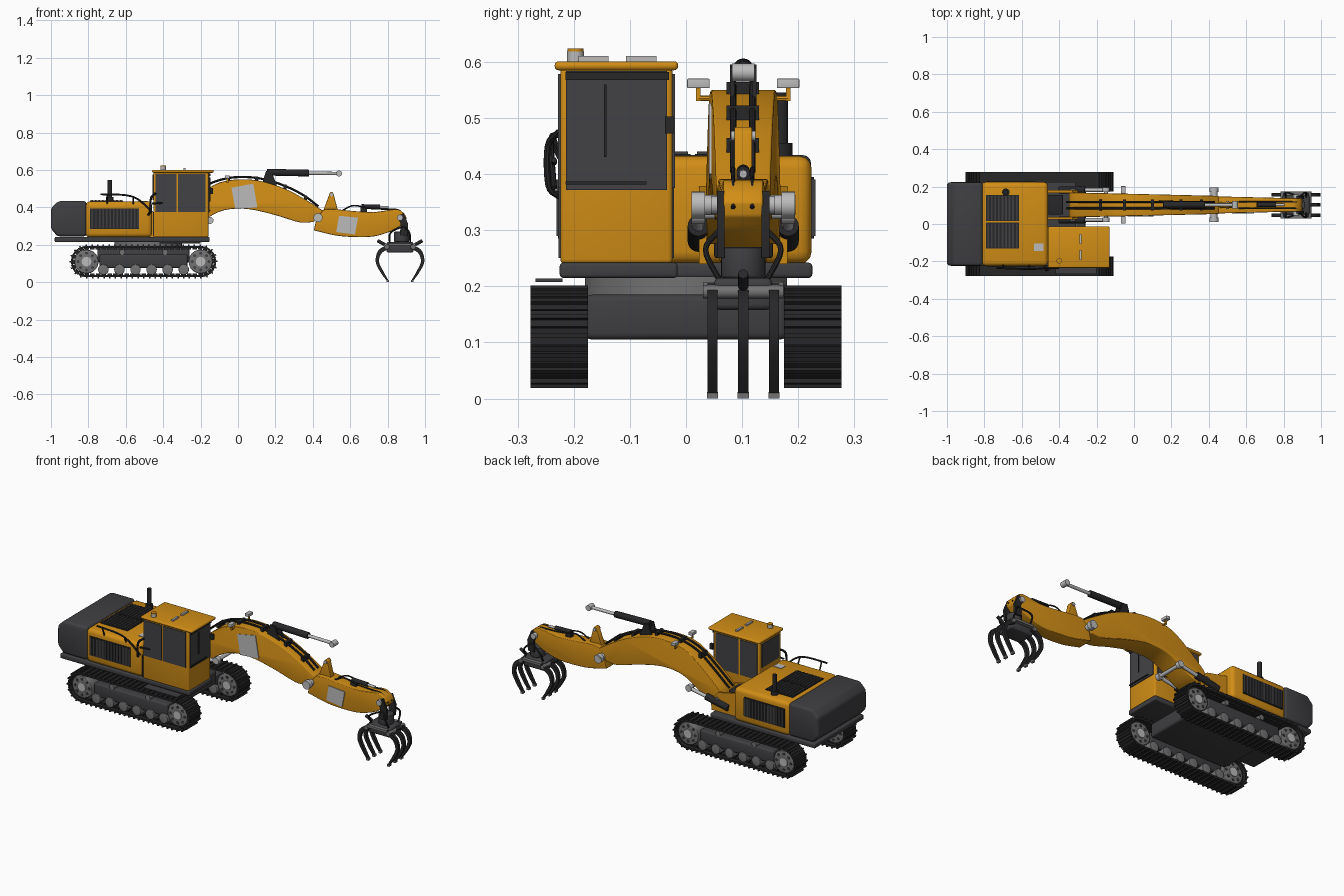
import bpy, bmesh, math
from mathutils import Vector, Matrix

if "Cube" in bpy.data.objects:
    bpy.data.objects.remove(bpy.data.objects["Cube"], do_unlink=True)


def material(name, rgb, rough=0.5):
    m = bpy.data.materials.new(name)
    m.use_nodes = True
    m.diffuse_color = (*rgb, 1)
    node = m.node_tree.nodes["Principled BSDF"]
    node.inputs["Base Color"].default_value = (*rgb, 1)
    node.inputs["Roughness"].default_value = rough
    return m


YELLOW = material("machine yellow", (0.64, 0.27, 0.008))
DARK = material("dark grey paint", (0.05, 0.05, 0.055))
GLASS = material("tinted glass", (0.055, 0.055, 0.06))
BLACK = material("black rubber", (0.02, 0.02, 0.022))
STEEL = material("mid grey steel", (0.17, 0.17, 0.17))
SILVER = material("light silver", (0.5, 0.5, 0.5))


def link(name, mesh, mat):
    mesh.materials.clear()
    mesh.materials.append(mat)
    mesh.shade_smooth()
    mesh.set_sharp_from_angle(angle=math.radians(30))
    ob = bpy.data.objects.new(name, mesh)
    bpy.context.scene.collection.objects.link(ob)
    return ob


def finish(bm, name, mat, bevel=0):
    bmesh.ops.recalc_face_normals(bm, faces=bm.faces)
    if bevel:
        edges = [e for e in bm.edges if e.calc_face_angle(0) > 0.5]
        bmesh.ops.bevel(bm, geom=edges, offset=bevel, segments=3, profile=0.5, affect="EDGES")
    mesh = bpy.data.meshes.new(name)
    bm.to_mesh(mesh)
    bm.free()
    return link(name, mesh, mat)


def add_box(bm, x0, x1, y0, y1, z0, z1, turn=Matrix()):
    size = Matrix.Diagonal((x1 - x0, y1 - y0, z1 - z0, 1))
    mid = Matrix.Translation(((x0 + x1) / 2, (y0 + y1) / 2, (z0 + z1) / 2))
    bmesh.ops.create_cube(bm, size=1, matrix=turn @ mid @ size)


def box(name, mat, *bounds, bevel=0):
    bm = bmesh.new()
    add_box(bm, *bounds)
    return finish(bm, name, mat, bevel)


def rod(name, mat, a, b, r, sides=20, bevel=0):
    a, b = Vector(a), Vector(b)
    bm = bmesh.new()
    turn = (b - a).to_track_quat("Z", "Y").to_matrix().to_4x4()
    bmesh.ops.create_cone(bm, cap_ends=True, segments=sides, radius1=r, radius2=r,
                          depth=(b - a).length, matrix=Matrix.Translation((a + b) / 2) @ turn)
    return finish(bm, name, mat, bevel)


def prism(name, mat, outline, half, mid_y=0.0, bevel=0):
    """Side outline (x, z) widened along y; half may vary with x."""
    width = half if callable(half) else lambda x: half
    bm = bmesh.new()
    rings = [[bm.verts.new((x, mid_y + s * width(x), z)) for x, z in outline] for s in (-1, 1)]
    for ring in rings:
        bm.faces.new(ring)
    n = len(outline)
    for i in range(n):
        j = (i + 1) % n
        bm.faces.new((rings[0][i], rings[0][j], rings[1][j], rings[1][i]))
    return finish(bm, name, mat, bevel)


def flow(points, steps=5):
    """Smooth curve through the points."""
    p = [Vector(q) for q in points]
    p = [2 * p[0] - p[1]] + p + [2 * p[-1] - p[-2]]
    out = []
    for a, b, c, d in zip(p, p[1:], p[2:], p[3:]):
        for k in range(steps):
            t = k / steps
            out.append(0.5 * (2 * b + (c - a) * t + (2 * a - 5 * b + 4 * c - d) * t * t
                              + (3 * b - a - 3 * c + d) * t ** 3))
    return out + [p[-2]]


def tube(name, mat, points, r):
    curve = bpy.data.curves.new(name, "CURVE")
    curve.dimensions = "3D"
    curve.bevel_depth, curve.bevel_resolution, curve.use_fill_caps = r, 2, True
    path = flow(points)
    spline = curve.splines.new("POLY")
    spline.points.add(len(path) - 1)
    for pt, co in zip(spline.points, path):
        pt.co = (*co, 1)
    temp = bpy.data.objects.new(name + "_path", curve)
    mesh = bpy.data.meshes.new_from_object(temp)
    bpy.data.objects.remove(temp)
    return link(name, mesh, mat)


# Crawler tracks: belt of ribbed pads, wheels, rollers, frame
XA, XB, ZC, R = -0.81, -0.2, 0.11, 0.077
LENGTH, ARC = XB - XA, math.pi * R


def track_frame(d):
    """Position and rotation at distance d along the belt."""
    if d < LENGTH:
        x, z, a = XA + d, ZC + R, 0
    elif d < LENGTH + ARC:
        a = (d - LENGTH) / R
        x, z = XB + R * math.sin(a), ZC + R * math.cos(a)
    elif d < 2 * LENGTH + ARC:
        x, z, a = XB - (d - LENGTH - ARC), ZC - R, math.pi
    else:
        a = math.pi + (d - 2 * LENGTH - ARC) / R
        x, z = XA + R * math.sin(a), ZC + R * math.cos(a)
    return Matrix.Translation((x, 0, z)) @ Matrix.Rotation(a, 4, "Y")


PADS = 56
pitch = 2 * (LENGTH + ARC) / PADS
for side, s in (("right", -1), ("left", 1)):
    yc = s * 0.226
    bm = bmesh.new()
    for i in range(PADS):
        m = track_frame(i * pitch)
        add_box(bm, -pitch * .5, pitch * .5, yc - .051, yc + .051, -.004, .006, m)
        add_box(bm, -.005, .003, yc - .051, yc + .051, .005, .014, m)
        add_box(bm, -pitch * .4, pitch * .4, yc - .03, yc + .03, -.013, -.003, m)
    finish(bm, side + "_track_belt", BLACK)
    box(side + "_track_frame", DARK, XA + .07, XB - .07, yc - .035, yc + .035, .075, .15, bevel=.01)
    for x in (XA, XB):
        rod(side + "_end_wheel", STEEL, (x, yc - .04, ZC), (x, yc + .04, ZC), .064, 32, .005)
        rod(side + "_wheel_hub", SILVER, (x, yc - .046, ZC), (x, yc + .046, ZC), .026, 16)
        for k in range(8):
            a = k * math.tau / 8
            px, pz = x + .045 * math.cos(a), ZC + .045 * math.sin(a)
            rod(side + "_wheel_bolt", DARK, (px, yc - .043, pz), (px, yc + .043, pz), .008, 8)
    for k in range(6):
        x = -.72 + k * .086
        rod(side + "_lower_roller", STEEL, (x, yc - .043, .067), (x, yc + .043, .067), .028, 20, .003)
    for x in (-.62, -.39):
        rod(side + "_upper_roller", STEEL, (x, yc - .04, .16), (x, yc + .04, .16), .015, 14)

# Undercarriage and turntable
box("undercarriage", DARK, -.75, -.26, -.18, .18, .105, .185, bevel=.012)
rod("turntable", STEEL, (-.48, 0, .18), (-.48, 0, .217), .18, 48)

# Deck
box("rear_deck", DARK, -.98, -.31, -.225, .225, .215, .242, bevel=.006)
box("cab_deck", DARK, -.34, -.152, -.225, -.015, .215, .242, bevel=.006)
box("cab_step", DARK, -.42, -.2, -.268, -.22, .208, .214)

# Engine house and counterweight
box("engine_house", YELLOW, -.815, -.46, -.224, .224, .24, .432, bevel=.022)
prism("counterweight", DARK, [(-.81, .245), (-.965, .245), (-1, .285), (-1, .395), (-.96, .434), (-.81, .434)],
      .223, bevel=.015)
for side, s in (("right", -1), ("left", 1)):
    box(side + "_grille", BLACK, -.79, -.53, s * .224 - .004, s * .224 + .004, .285, .395)
    for k in range(14):
        x = -.782 + k * .0188
        box(side + "_grille_slat", DARK, x, x + .008, s * .227 - .004, s * .227 + .004, .29, .39)
for y in (-.13, .016):
    box("top_grille", BLACK, -.79, -.615, y, y + .138, .43, .436)
    for k in range(9):
        x = -.784 + k * .019
        box("top_grille_slat", DARK, x, x + .009, y + .004, y + .134, .434, .44)
prism("cover_emblem_plate", SILVER, [(-.535, .431), (-.485, .431), (-.485, .435), (-.535, .435)],
      lambda x: .02, -.125)
rod("exhaust_base", BLACK, (-.685, .17, .43), (-.685, .17, .455), .02)
rod("exhaust_pipe", BLACK, (-.685, .17, .45), (-.685, .17, .545), .012)
tube("side_handrail", BLACK, [(-.735, -.235, .47), (-.6, -.24, .465), (-.53, -.24, .44), (-.46, -.235, .375)], .005)
for x, z in ((-.7, .47), (-.56, .452)):
    rod("handrail_post", BLACK, (x, -.215, .41), (x, -.238, z), .004, 8)

# Cab: body, roof, windows
box("cab_body", YELLOW, -.452, -.158, -.224, -.024, .24, .59, bevel=.008)
box("cab_roof", YELLOW, -.46, -.13, -.234, -.014, .585, .601, bevel=.007)
for side, y in (("right", -.225), ("left", -.023)):
    for x0, x1 in ((-.44, -.33), (-.32, -.175)):
        box(side + "_cab_window", GLASS, x0, x1, y - .003, y + .003, .375, .578)
    box(side + "_cab_door_line", DARK, -.454, -.448, y - .002, y + .002, .25, .375)
box("windshield", GLASS, -.16, -.153, -.214, -.034, .372, .584)
box("rear_window", GLASS, -.456, -.45, -.2, -.045, .44, .575)
box("windshield_top_bar", BLACK, -.155, -.148, -.215, -.03, .568, .582)
box("windshield_low_bar", BLACK, -.155, -.148, -.215, -.07, .381, .387)
box("wiper", BLACK, -.155, -.148, -.146, -.142, .43, .56)
box("windshield_latch", BLACK, -.155, -.135, -.037, -.022, .472, .503)
tube("cab_grab_rail", BLACK, [(-.48, -.226, .36), (-.47, -.245, .38), (-.465, -.246, .45), (-.44, -.226, .475)], .006)
rod("door_handle", BLACK, (-.46, -.235, .42), (-.40, -.235, .425), .005, 8)
for y in (-.165, -.08):
    box("roof_light", SILVER, -.292, -.28, y - .027, y + .027, .6, .61)
rod("beacon_base", SILVER, (-.4, -.197, .6), (-.4, -.197, .618), .015)
rod("beacon_cap", YELLOW, (-.4, -.197, .617), (-.4, -.197, .624), .014)

# Boom, stick and their mount
ARM_Y = .102


def arm_half(x):
    return .066 - .0235 * (x + .3)


boom_top = [(-.35, .31), (-.325, .36), (-.25, .43), (-.16, .50), (-.09, .535), (.01, .55), (.125, .54),
            (.25, .50), (.355, .445), (.455, .382)]
boom_low = [(-.31, .275), (-.23, .30), (-.125, .365), (-.045, .39), (.06, .39), (.195, .36), (.33, .32), (.405, .322)]
prism("boom", YELLOW, flow(boom_top) + flow(boom_low)[::-1], arm_half, ARM_Y, .004)
stick_top = [(.425, .36), (.46, .388), (.52, .39), (.62, .38), (.73, .375), (.84, .39), (.88, .375), (.9, .35)]
stick_low = [(.405, .277), (.54, .247), (.70, .242), (.80, .265), (.86, .295), (.895, .325)]
prism("stick", YELLOW, flow(stick_top) + flow(stick_low)[::-1], lambda x: arm_half(x) - .003, ARM_Y, .004)
prism("stick_bracket", YELLOW, [(.455, .38), (.49, .475), (.5, .485), (.51, .475), (.535, .38)], .016, ARM_Y, .003)
rod("bracket_pin", SILVER, (.5, .08, .468), (.5, .124, .468), .009)
prism("boom_side_plate", SILVER, [(-.035, .505), (.082, .527), (.103, .40), (-.015, .39)],
      .003, ARM_Y - arm_half(.04))
prism("stick_side_plate", SILVER, [(.54, .355), (.642, .345), (.625, .255), (.525, .268)],
      .004, ARM_Y - arm_half(.58) + .003)
rod("elbow_pin", SILVER, (.428, .01, .345), (.428, .195, .345), .018)
for y in (.022, .182):
    rod("elbow_cap", SILVER, (.428, y - .012, .345), (.428, y + .012, .345), .024)
    rod("lift_barrel", BLACK, (-.4, y, .28), (-.26, y, .308), .019)
    rod("lift_rod", SILVER, (-.27, y, .306), (-.15, y, .33), .01)
    rod("lift_eye", SILVER, (-.15, y - .012, .33), (-.15, y + .012, .33), .019)
    box("boom_light_arm", YELLOW, -.062, -.052, y - .004, y + .004, .53, .565)
    box("boom_light", SILVER, -.07, -.045, y - .02, y + .02, .553, .57, bevel=.002)
    rod("light_bar", YELLOW, (-.056, y, .535), (-.056, ARM_Y, .535), .005, 8)
rod("lift_pin", SILVER, (-.15, .01, .33), (-.15, .194, .33), .01)
for y in (.03, .174):
    prism("boom_mount_cheek", YELLOW, [(-.47, .24), (-.29, .24), (-.285, .3), (-.33, .35), (-.47, .38)], .007, y)
rod("boom_foot_pin", STEEL, (-.325, .015, .305), (-.325, .19, .305), .017)
box("valve_block", BLACK, -.46, -.38, .05, .155, .25, .37, bevel=.006)

# Stick and grapple hydraulic cylinders
rod("stick_barrel", BLACK, (.155, ARM_Y, .588), (.38, ARM_Y, .583), .018, 24, .003)
rod("stick_rod", SILVER, (.37, ARM_Y, .583), (.53, ARM_Y, .581), .009)
rod("stick_rod_eye", SILVER, (.54, .082, .581), (.54, .122, .581), .016)
for y in (.082, .122):
    prism("barrel_bracket", BLACK, [(.13, .53), (.21, .51), (.18, .59), (.15, .595)], .004, y)
rod("grapple_barrel", BLACK, (.66, ARM_Y, .405), (.76, ARM_Y, .402), .012)
rod("grapple_rod", SILVER, (.75, ARM_Y, .402), (.805, ARM_Y, .4), .007)
box("grapple_cylinder_foot", BLACK, .655, .69, .09, .114, .37, .405)

# Hydraulic hoses follow the arm
for y in (.084, .118):
    tube("boom_hose", BLACK, [(-.36, y, .36), (-.25, y, .455), (-.16, y, .522), (-.06, y, .555), (.04, y, .562),
                              (.14, y, .55), (.25, y, .515), (.35, y, .465), (.43, y, .405)], .006)
    tube("stick_hose", BLACK, [(.56, y, .385), (.62, y, .41), (.7, y, .395), (.79, y, .39), (.86, y, .385),
                               (.9, y, .34)], .004)
for x, z in ((-.18, .5), (-.05, .548), (.1, .55), (.25, .508), (.36, .45)):
    box("hose_clamp", BLACK, x - .008, x + .008, .072, .13, z - .012, z + .014)

# Grapple: hanger, head, curved tines
rod("stick_end_pin", SILVER, (.866, .045, .345), (.866, .159, .345), .016)
for y in (.062, .142):
    prism("hanger_link", BLACK, [(.85, .35), (.885, .37), (.91, .31), (.905, .25), (.865, .25), (.87, .31)], .007, y)
rod("rotator", DARK, (.875, ARM_Y, .215), (.875, ARM_Y, .27), .04, 24, .004)
MID = .866
box("grapple_head", DARK, MID - .072, MID + .072, .05, .154, .158, .215, bevel=.01)
box("grapple_top_plate", STEEL, MID - .06, MID + .06, .03, .174, .195, .208)
tine = flow([(.06, .205), (.115, .17), (.13, .11), (.104, .053), (.07, .006)])
inner = flow([(.055, .18), (.098, .155), (.112, .11), (.09, .06), (.062, .01)])
for s in (-1, 1):
    rod("tine_pivot", STEEL, (MID + s * .07, .03, .19), (MID + s * .07, .174, .19), .012)
    rod("grapple_stub", BLACK, (MID + s * .08, ARM_Y, .2), (MID + s * .12, ARM_Y, .222), .009)
    for y in (.047, .102, .157):
        outline = [(MID + s * x, z) for x, z in tine + inner[::-1]]
        prism("grapple_tine", BLACK, outline, .009, y)
        box("tine_tip", STEEL, MID + s * .066 - .007, MID + s * .066 + .007, y - .01, y + .01, 0, .012)
    for y in (.06, .144):
        tube("grapple_hose", BLACK, [(.885, y, .3), (MID + s * .05, y + (y - ARM_Y) * .6, .265),
                                     (MID + s * .055, y, .21)], .005)
